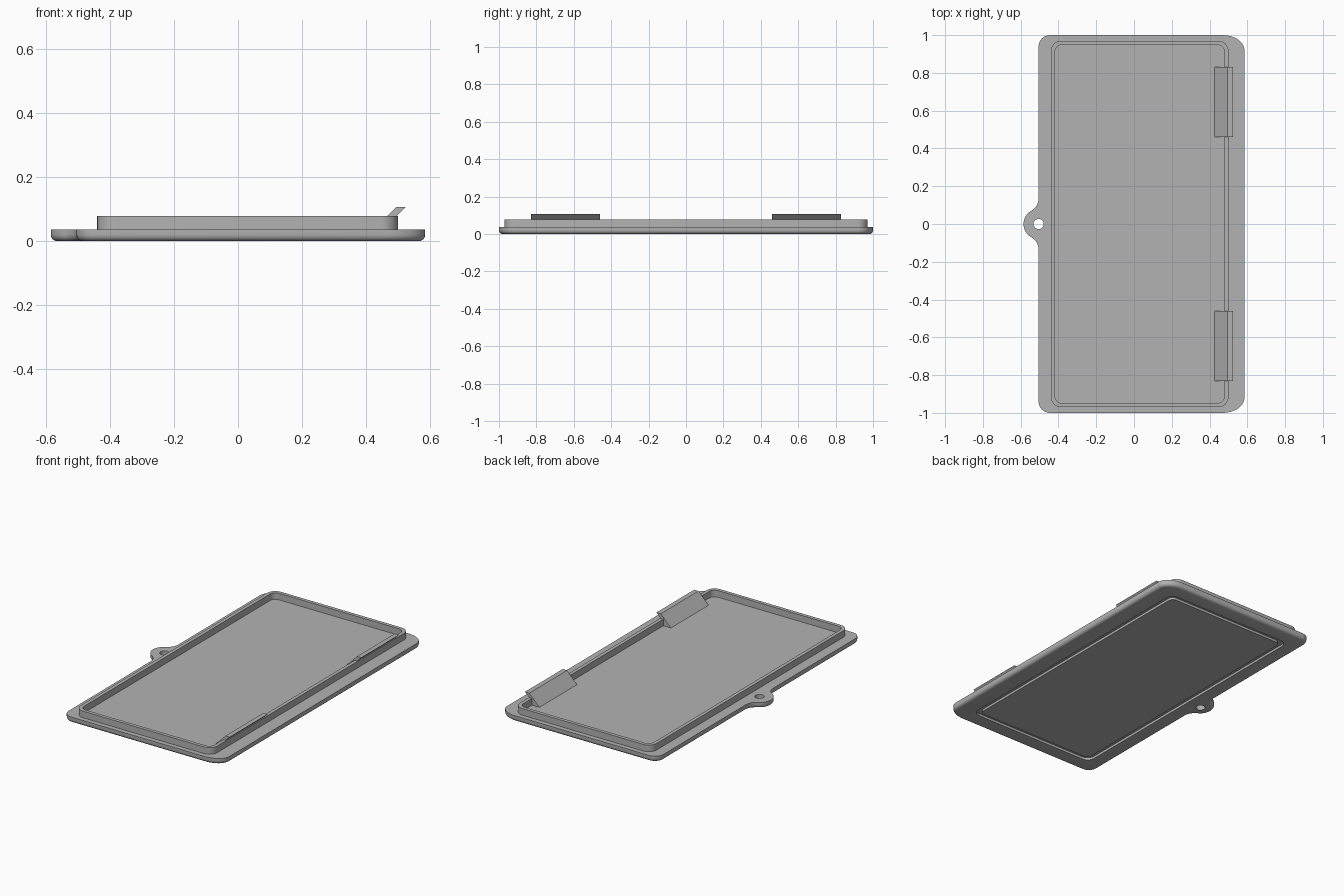
import bpy, bmesh
from math import pi, sin, cos, sqrt, atan2

cube = bpy.data.objects.get("Cube")
if cube:
    bpy.data.objects.remove(cube, do_unlink=True)

grey = bpy.data.materials.new("matte grey plastic")
grey.use_nodes = True
COLOUR = (0.45, 0.45, 0.45, 1)
grey.diffuse_color = COLOUR
grey.node_tree.nodes["Principled BSDF"].inputs["Base Color"].default_value = COLOUR

TAB_X, TAB_R, FILLET_R = -0.505, 0.08, 0.074


def arc(cx, cy, rx, ry, a, b, n=8):
    return [(cx + rx * cos(a + (b - a) * i / n), cy + ry * sin(a + (b - a) * i / n))
            for i in range(n + 1)]


def rounded_rect(x0, x1, y, left, right):
    """Counter-clockwise outline; left and right are (rx, ry) corner radii."""
    pts = []
    for cx, cy, r, q in ((x1 - right[0], y - right[1], right, 0),
                         (x0 + left[0], y - left[1], left, 1),
                         (x0 + left[0], left[1] - y, left, 2),
                         (x1 - right[0], right[1] - y, right, 3)):
        pts += arc(cx, cy, *r, q * pi / 2, (q + 1) * pi / 2)
    return pts


def finish(name, bm):
    bmesh.ops.recalc_face_normals(bm, faces=bm.faces)
    mesh = bpy.data.meshes.new(name)
    bm.to_mesh(mesh)
    bm.free()
    mesh.materials.append(grey)
    ob = bpy.data.objects.new(name, mesh)
    bpy.context.collection.objects.link(ob)
    return ob


def prism(name, pts, z0, z1, round_bottom=0):
    bm = bmesh.new()
    base = bm.faces.new([bm.verts.new((x, y, z0)) for x, y in pts])
    top = bmesh.ops.extrude_face_region(bm, geom=[base], use_keep_orig=True)["geom"]
    for v in top:
        if isinstance(v, bmesh.types.BMVert):
            v.co.z = z1
    bmesh.ops.recalc_face_normals(bm, faces=bm.faces)
    if round_bottom:
        edges = [e for e in bm.edges if all(v.co.z == z0 for v in e.verts)]
        bmesh.ops.bevel(bm, geom=edges, offset=round_bottom, segments=4,
                        profile=0.5, affect='EDGES')
    return finish(name, bm)


def frame(name, outer, inner, z0, z1):
    """Closed wall between two outlines with the same number of points."""
    bm = bmesh.new()
    loops = [[bm.verts.new((x, y, z)) for x, y in pts]
             for pts, z in ((outer, z0), (outer, z1), (inner, z1), (inner, z0))]
    n = len(outer)
    for k in range(4):
        a, b = loops[k], loops[(k + 1) % 4]
        for i in range(n):
            j = (i + 1) % n
            bm.faces.new((a[i], a[j], b[j], b[i]))
    return finish(name, bm)


def cut(target, cutter):
    mod = target.modifiers.new("cut", 'BOOLEAN')
    mod.operation, mod.solver, mod.object = 'DIFFERENCE', 'EXACT', cutter
    bpy.context.view_layer.objects.active = target
    bpy.ops.object.modifier_apply(modifier=mod.name)
    bpy.data.objects.remove(cutter, do_unlink=True)


def smooth(ob):
    bpy.ops.object.select_all(action='DESELECT')
    ob.select_set(True)
    bpy.context.view_layer.objects.active = ob
    bpy.ops.object.shade_smooth_by_angle(angle=pi / 6)


# Lid plate with a filleted round tab on its right edge
fy = sqrt(TAB_R ** 2 + 2 * TAB_R * FILLET_R)
turn = atan2(fy, FILLET_R)
fx = TAB_X - FILLET_R
tab = arc(fx, fy, FILLET_R, FILLET_R, 0, -turn)
tab += arc(TAB_X, 0, TAB_R, TAB_R, pi - turn, pi + turn, 16)[1:-1]
tab += arc(fx, -fy, FILLET_R, FILLET_R, turn, 0)
outline = rounded_rect(TAB_X, 0.585, 1, (0.06, 0.06), (0.115, 0.08))
half = len(outline) // 2
plate = prism("lid_plate", outline[:half] + tab + outline[half:], 0, 0.037, 0.02)

# Hole through the tab and shallow groove under the plate
cut(plate, prism("hole_cutter", arc(TAB_X, 0, 0.027, 0.027, 0, 2 * pi, 24)[:-1], -0.1, 0.1))
cut(plate, frame("groove_cutter",
                 rounded_rect(-0.41, 0.47, 0.9, (0.05, 0.05), (0.05, 0.05)),
                 rounded_rect(-0.38, 0.44, 0.87, (0.03, 0.03), (0.03, 0.03)),
                 -0.05, 0.015))
smooth(plate)

# Raised rim
rim = frame("raised_rim",
            rounded_rect(-0.44, 0.5, 0.97, (0.055, 0.055), (0.055, 0.055)),
            rounded_rect(-0.418, 0.478, 0.948, (0.035, 0.035), (0.035, 0.035)),
            0.035, 0.078)
smooth(rim)

# Two sloped hooks leaning out over the left rim
hook_profile = [(0.425, 0.036), (0.495, 0.107), (0.525, 0.107), (0.494, 0.077), (0.494, 0.036)]
for name, side in (("back_hook", 1), ("front_hook", -1)):
    bm = bmesh.new()
    ends = [[bm.verts.new((x, side * y, z)) for x, z in hook_profile] for y in (0.46, 0.83)]
    for end in ends:
        bm.faces.new(end)
    for i in range(5):
        j = (i + 1) % 5
        bm.faces.new((ends[0][i], ends[0][j], ends[1][j], ends[1][i]))
    finish(name, bm)
